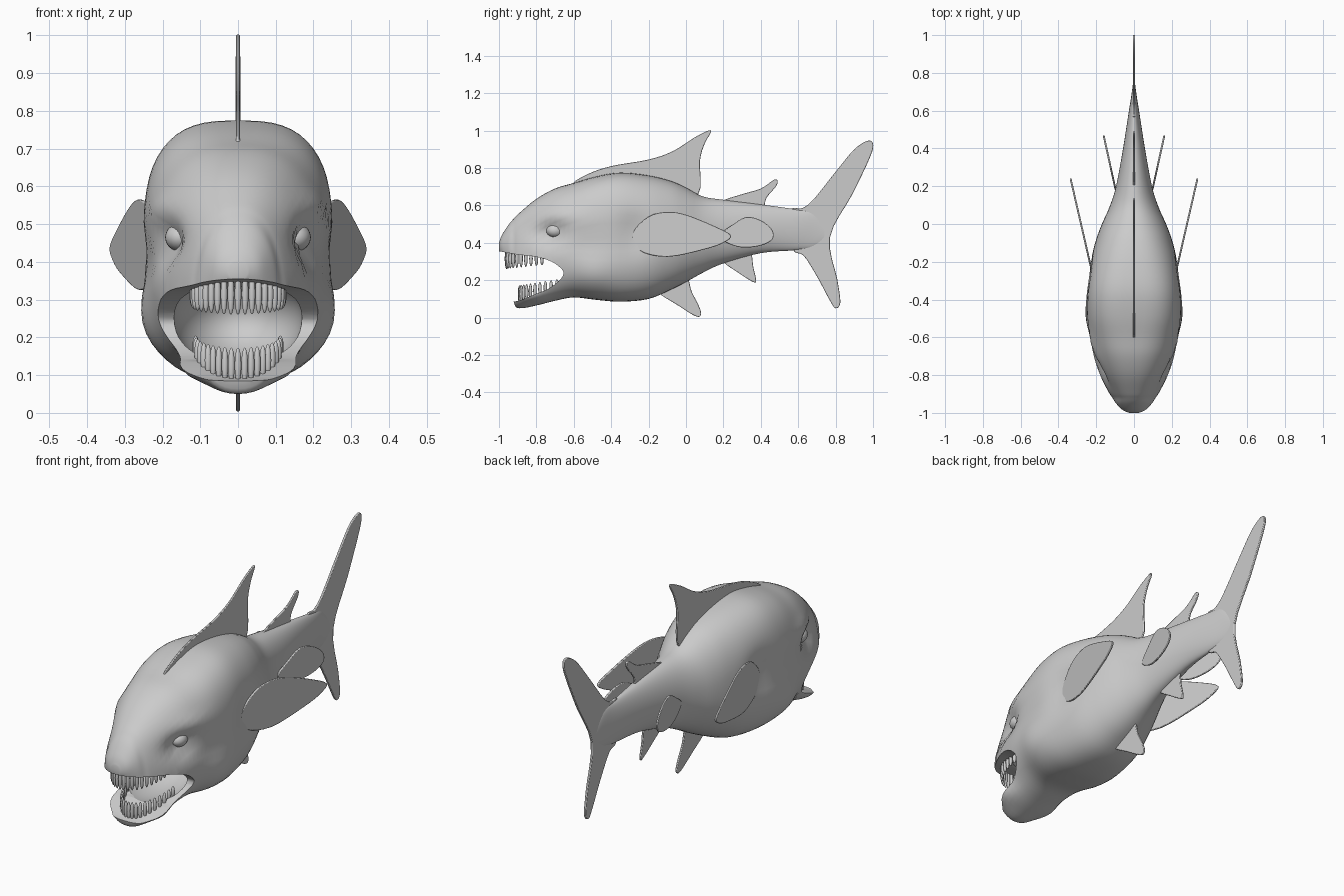
import bpy, bmesh, math
from math import sin, cos, pi, exp

if "Cube" in bpy.data.objects:
    bpy.data.objects.remove(bpy.data.objects["Cube"])


def spline(pts, n, closed=False):
    """Catmull-Rom resampling of a point list."""
    out, m = [], len(pts)
    get = (lambda i: pts[i % m]) if closed else (lambda i: pts[min(max(i, 0), m - 1)])
    for i in range(m if closed else m - 1):
        a, b, c, d = get(i - 1), get(i), get(i + 1), get(i + 2)
        for k in range(n):
            t = k / n
            out.append([0.5 * (2 * q + (r - p) * t + (2 * p - 5 * q + 4 * r - s) * t * t
                               + (3 * q - p - 3 * r + s) * t ** 3)
                        for p, q, r, s in zip(a, b, c, d)])
    if not closed:
        out.append(list(pts[-1]))
    return out


def finish(name, bm, angle=40):
    bmesh.ops.recalc_face_normals(bm, faces=bm.faces)
    me = bpy.data.meshes.new(name)
    bm.to_mesh(me)
    bm.free()
    ob = bpy.data.objects.new(name, me)
    bpy.context.collection.objects.link(ob)
    smooth(ob, angle)
    return ob


def smooth(ob, angle=40):
    bpy.ops.object.select_all(action='DESELECT')
    ob.select_set(True)
    bpy.context.view_layer.objects.active = ob
    bpy.ops.object.shade_smooth_by_angle(angle=math.radians(angle))


def ball(bm, loc, size, u=24, v=16):
    vs = bmesh.ops.create_uvsphere(bm, u_segments=u, v_segments=v, radius=1)['verts']
    for w in vs:
        w.co = [w.co[i] * size[i] + loc[i] for i in range(3)]


def slab(outline, xfun, t):
    """Outline in the side plane, thickened along x."""
    bm = bmesh.new()
    sides = [[bm.verts.new((xfun(y) + s * t, y, z)) for y, z in outline] for s in (-1, 1)]
    bm.faces.new(sides[0])
    bm.faces.new(sides[1][::-1])
    n = len(outline)
    for i in range(n):
        j = (i + 1) % n
        bm.faces.new((sides[0][i], sides[1][i], sides[1][j], sides[0][j]))
    return bm


def fin(name, pts, x0=0, y0=0, slope=0, side=1, t=0.005):
    bm = slab(spline(pts, 4, True), lambda y: side * (x0 + slope * (y - y0)), t)
    ob = finish(name, bm)
    bev = ob.modifiers.new('rounded_rim', 'BEVEL')
    bev.width, bev.segments = 0.003, 2
    return ob


# Body: (y, top, bottom, half width, squareness)
sections = [
    (-1.0, .40, .35, .025, 2), (-.985, .44, .32, .06, 2.1), (-.95, .495, .22, .095, 2.2),
    (-.92, .53, .08, .115, 2.3), (-.89, .56, .05, .135, 2.3), (-.8, .635, .065, .18, 2.3),
    (-.7, .69, .09, .215, 2.4), (-.6, .72, .108, .235, 2.6), (-.48, .755, .095, .25, 2.9),
    (-.35, .775, .085, .252, 2.9), (-.2, .76, .10, .235, 2.6), (-.08, .73, .15, .20, 2.4),
    (0, .695, .19, .17, 2.2), (.09, .648, .24, .13, 2.1), (.2, .63, .29, .095, 2),
    (.4, .605, .345, .058, 2), (.58, .58, .36, .03, 2), (.68, .56, .375, .014, 2),
    (.75, .48, .41, .005, 2)]

# Side relief: (depth, y, z, reach y, reach z): sockets, brows, cheeks, gills, chin
relief = [(-.05, -.73, .45, .09, .055), (.012, -.66, .545, .1, .035), (.022, -.5, .22, .12, .1),
          (-.016, -.5, .40, .15, .06), (-.028, -.27, .45, .09, .10), (.035, -.82, .11, .08, .05)]

bm = bmesh.new()
rings, N = [], 56
for y, top, bot, w, e in spline(sections, 4):
    ring = []
    for k in range(N):
        a = 2 * pi * k / N
        c, s = cos(a), sin(a)
        x = w * math.copysign(abs(c) ** (2 / e), c)
        z = (top + bot) / 2 + (top - bot) / 2 * math.copysign(abs(s) ** (2 / e), s)
        d = sum(h * exp(-((y - cy) / ry) ** 2 - ((z - cz) / rz) ** 2)
                for h, cy, cz, ry, rz in relief)
        x += d * max(-1, min(1, x / .1))
        ring.append(bm.verts.new((x, y, z)))
    rings.append(ring)
for r, q in zip(rings, rings[1:]):
    for k in range(N):
        bm.faces.new((r[k], r[(k + 1) % N], q[(k + 1) % N], q[k]))
bm.faces.new(rings[0])
bm.faces.new(rings[-1])
body = finish('body', bm)

# Mouth cutters: gape seen from the side, then the hollow inside the jaws
gape = [(-1.0, .355), (-.9, .337), (-.8, .325), (-.72, .30), (-.67, .265), (-.655, .235),
        (-.68, .195), (-.74, .152), (-.8, .128), (-.88, .095), (-.92, .085)]
outline = spline(gape, 3) + [[-1.1, .07], [-1.1, .365]]
cut1 = finish('gape_cutter', slab(outline, lambda y: 0, .5))
bm = bmesh.new()
ball(bm, (0, -.67, .25), (.17, .255, .131), 40, 24)
cut2 = finish('throat_cutter', bm)
for c in (cut1, cut2):
    c.hide_render = True
    m = body.modifiers.new('mouth', 'BOOLEAN')
    m.operation, m.object, m.solver = 'DIFFERENCE', c, 'EXACT'
    bpy.context.view_layer.objects.active = body
    bpy.ops.object.modifier_apply(modifier=m.name)
    bpy.data.objects.remove(c)
smooth(body, 45)

# Teeth rows along the jaw arcs
for name, n, half, yf, depth, zf, zb, hf, hb in (
        ('upper_teeth', 21, .12, -.96, .19, .315, .315, .055, .035),
        ('lower_teeth', 21, .112, -.89, .20, .125, .175, .048, .03)):
    bm = bmesh.new()
    for i in range(n):
        a = (i / (n - 1) - .5) * pi
        f = 1 - cos(a)
        ball(bm, (half * sin(a), yf + depth * f, zf + (zb - zf) * f),
             (.0095, .0095, hf + (hb - hf) * f), 10, 8)
    finish(name, bm, 60)

# Eyes
for s, n in ((1, 'right'), (-1, 'left')):
    bm = bmesh.new()
    ball(bm, (s * .153, -.70, .465), (.04, .047, .037))
    finish('eye_' + n, bm, 60)

# Midline fins
fin('tail_fin', [(.56, .57), (.62, .585), (.68, .63), (.8, .78), (.9, .9), (.97, .945), (1.0, .93),
                 (.985, .86), (.89, .66), (.77, .43), (.81, .2), (.825, .08), (.80, .05),
                 (.77, .09), (.7, .22), (.63, .33), (.57, .37)], t=.006)
fin('dorsal_fin', [(-.6, .71), (-.53, .765), (-.4, .81), (-.2, .845), (-.07, .89), (.04, .96),
                   (.12, 1.0), (.133, .99), (.10, .93), (.075, .84), (.065, .66), (-.1, .66),
                   (-.4, .7)])
fin('rear_dorsal_fin', [(.19, .62), (.3, .66), (.4, .69), (.47, .737), (.49, .73), (.48, .70),
                        (.43, .64), (.4, .57), (.25, .58)])
fin('belly_fin', [(-.15, .14), (-.05, .07), (.05, .008), (.08, .015), (.07, .06), (.03, .14),
                  (.0, .22), (-.1, .2)])
fin('anal_fin', [(.19, .31), (.28, .24), (.36, .19), (.375, .20), (.36, .27), (.34, .36),
                 (.25, .36)])

# Paired side fins
for s, n in ((1, 'right'), (-1, 'left')):
    fin('pectoral_fin_' + n, [(-.285, .45), (-.2, .54), (-.1, .565), (0, .55), (.15, .49),
                              (.24, .44), (.2, .40), (.1, .365), (-.1, .325), (-.25, .36)],
        .23, -.22, .23, s)
    fin('pelvic_fin_' + n, [(.18, .44), (.24, .49), (.32, .537), (.4, .52), (.46, .47),
                            (.463, .42), (.40, .385), (.3, .375), (.22, .40)],
        .095, .17, .22, s)
